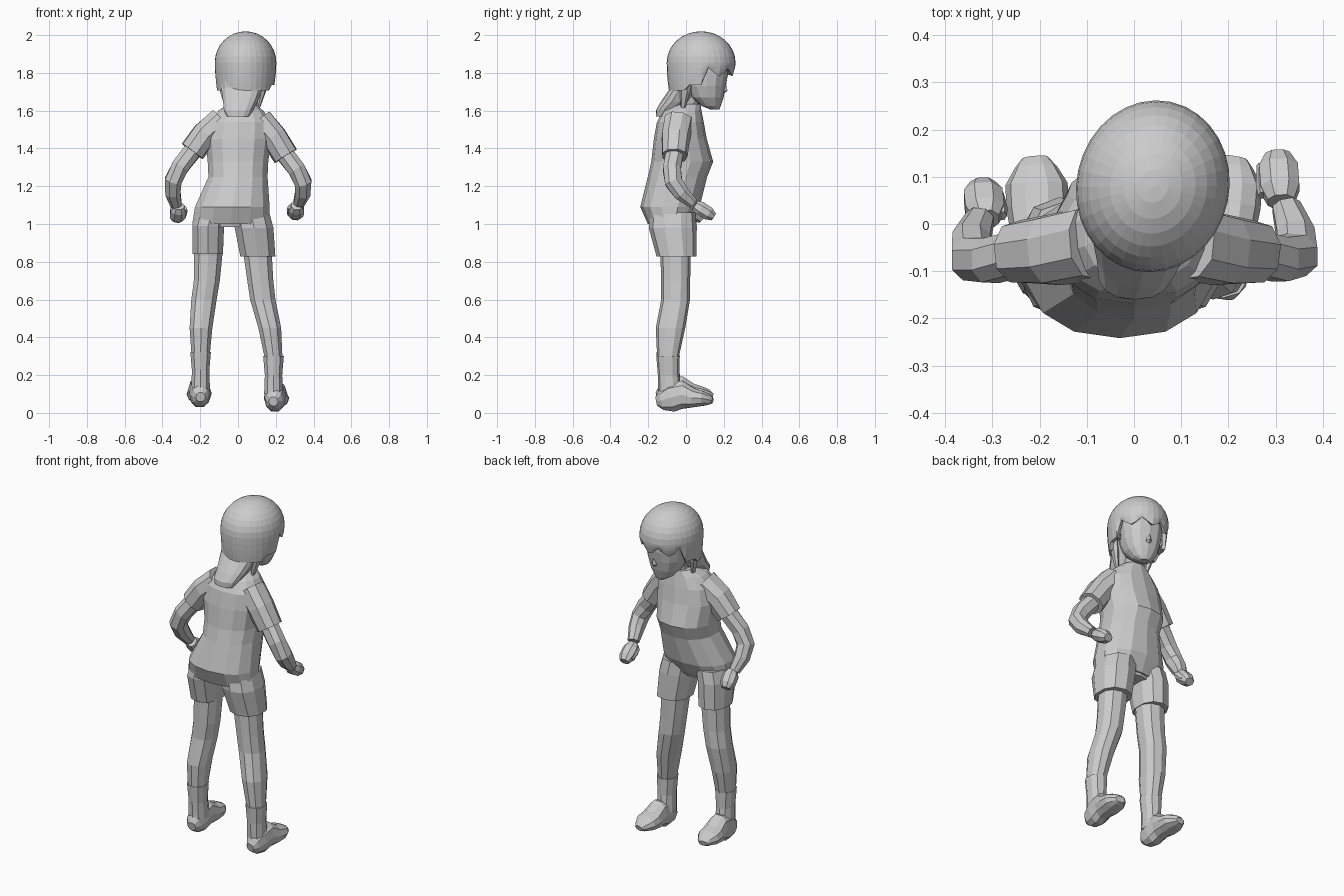
import bpy, math
from mathutils import Vector, Matrix

X = Vector((1, 0, 0))
HEAD = Matrix.Translation((0.04, 0.08, 0)) @ Matrix.Rotation(math.radians(-12), 4, 'Z')


def make(name, verts, faces, mat=None):
    me = bpy.data.meshes.new(name)
    me.from_pydata([(mat @ Vector(v)) if mat else v for v in verts], [], faces)
    ob = bpy.data.objects.new(name, me)
    bpy.context.collection.objects.link(ob)
    return ob


def spow(v, p):
    return math.copysign(abs(v) ** p, v)


def loft(name, rings, n=10, follow=False, p=0.88, mat=None):
    """Skin rings (x, y, z, radius_a, radius_b); follow turns rings along the path."""
    pts = [Vector(r[:3]) for r in rings]
    verts, faces = [], []
    for i, r in enumerate(rings):
        u, v = X, Vector((0, 1, 0))
        if follow:
            t = (pts[min(i + 1, len(pts) - 1)] - pts[max(i - 1, 0)]).normalized()
            u = t.cross(X).normalized()
            v = u.cross(t)
        for k in range(n):
            a = 2 * math.pi * (k + 0.5) / n
            verts.append(pts[i] + u * r[3] * spow(math.cos(a), p) + v * r[4] * spow(math.sin(a), p))
    for i in range(len(rings) - 1):
        for k in range(n):
            j = (k + 1) % n
            faces.append((i * n + k, i * n + j, (i + 1) * n + j, (i + 1) * n + k))
    faces.append(tuple(range(n))[::-1])
    faces.append(tuple(range(len(verts) - n, len(verts))))
    ob = make(name, verts, faces, mat)
    bpy.context.view_layer.objects.active = ob
    ob.select_set(True)
    bpy.ops.object.mode_set(mode='EDIT')
    bpy.ops.mesh.select_all(action='SELECT')
    bpy.ops.mesh.normals_make_consistent(inside=False)
    bpy.ops.object.mode_set(mode='OBJECT')
    ob.select_set(False)
    return ob


# Shirt body and pelvis
loft("shirt", [(-.037, -.09, 1.0, .21, .112), (-.03, -.085, 1.09, .202, .157),
               (0, -.045, 1.25, .16, .157), (0, -.02, 1.33, .164, .164),
               (.002, -.03, 1.45, .178, .14), (.01, -.03, 1.54, .168, .124),
               (.015, -.02, 1.60, .122, .102), (.02, .005, 1.635, .072, .072)], 14)
loft("pelvis", [(-.035, -.08, .985, .13, .09), (-.035, -.08, 1.1, .17, .12)])

# Sleeves, arms, hands
arms = {
    "left": ([(-.09, -.04, 1.545, .08, .075), (-.175, -.055, 1.475, .077, .072), (-.242, -.06, 1.385, .068, .07)],
             [(-.23, -.06, 1.40, .05, .05), (-.305, -.078, 1.305, .05, .05), (-.343, -.073, 1.23, .05, .048),
              (-.345, -.035, 1.165, .045, .043), (-.327, .01, 1.10, .03, .032)],
             Vector((-.318, .045, 1.06)), Vector((-.003, .03, -.03))),
    "right": ([(.115, -.04, 1.545, .08, .075), (.19, -.055, 1.46, .077, .072), (.253, -.06, 1.36, .068, .07)],
              [(.24, -.06, 1.38, .05, .05), (.31, -.075, 1.29, .05, .05), (.345, -.065, 1.22, .05, .048),
               (.343, -.025, 1.165, .045, .043), (.323, .035, 1.11, .03, .032)],
              Vector((.308, .095, 1.07)), Vector((-.003, .04, -.025))),
}
for side, (sleeve, arm, c, d) in arms.items():
    loft(side + "_sleeve", sleeve, 9, True)
    loft(side + "_arm", arm, 8, True)
    loft(side + "_hand", [(*(c - d * 1.2), .03, .03), (*(c - d * .5), .04, .044),
                          (*(c + d * .6), .038, .044), (*(c + d * 1.3), .022, .028)], 8, True)
    s = 1 if side == "right" else -1
    th = c + Vector((-.035 * s, -.01, .005))
    loft(side + "_thumb", [(*(th - d * .6), .014, .012), (*th, .017, .015), (*(th + d), .01, .01)], 6, True)

# Legs, shorts, socks and feet
LEG = [(.97, -.065, .08, .095), (.83, -.055, .078, .08), (.7, -.055, .072, .077), (.6, -.055, .07, .076),
       (.45, -.082, .063, .078), (.3, -.095, .05, .058), (.15, -.09, .045, .055)]
FOOT = [(-.155, .065, .025, .025), (-.13, .07, .055, .045), (-.08, .085, .08, .056), (-.02, .10, .078, .058),
        (.035, .083, .054, .066), (.085, .08, .042, .066), (.12, .074, .03, .045), (.14, .068, .016, .028)]
sides = {
    "left": ([-.155, -.158, -.165, -.18, -.196, -.198, -.2], -.198, -.21, .023,
             [(-.14, -.07, 1.06, .09, .12), (-.158, -.07, .99, .088, .127), (-.16, -.052, .84, .084, .106)]),
    "right": ([.1, .105, .118, .131, .168, .187, .19], .188, .213, 0,
              [(.07, -.07, 1.06, .1, .12), (.085, -.07, .98, .107, .127), (.105, -.05, .828, .097, .106)]),
}
for side, (xs, heel, toe, lift, shorts) in sides.items():
    loft(side + "_leg", [(x, y, z, a, b) for x, (z, y, a, b) in zip(xs, LEG)], 10)
    loft(side + "_shorts_leg", shorts, 10)
    loft(side + "_sock", [(heel, -.095, .30 + lift, .057, .062), (heel, -.092, .2 + lift, .048, .057),
                          (heel, -.085, .1 + lift, .052, .062)], 10)
    loft(side + "_foot", [(heel + (toe - heel) * i / 7, y, z + lift - .004, h, w)
                          for i, (y, z, h, w) in enumerate(FOOT)], 10, True)

# Neck and face
loft("neck", [(.015, -.01, 1.58, .06, .06), (.025, .02, 1.64, .05, .05), (.04, .05, 1.74, .055, .06)])
loft("face", [(0, .075, 1.605, .025, .022), (0, .055, 1.625, .055, .05), (0, .035, 1.67, .088, .085),
              (0, .025, 1.73, .108, .108), (0, .025, 1.79, .115, .118), (0, .02, 1.87, .118, .12)], 14, mat=HEAD)
loft("nose", [(0, .105, 1.765, .008, .025), (0, .115, 1.705, .018, .028), (0, .105, 1.685, .01, .012)], 6, mat=HEAD)

# Hair cap: dome with an uneven fringe at the front
N, M, verts, faces = 32, 12, [(0, 0, 2.0)], []
fringe = (0, .03, .055, .02)
for k in range(N):
    a = 2 * math.pi * k / N
    front = math.cos(a)
    low = 1.79 + fringe[k % 4] * .8 if front > .35 else (1.74 if front > -.2 else 1.71)
    for i in range(1, M + 1):
        if i <= 8:
            q = math.pi / 2 * i / 8
            r, z = math.sin(q), 1.855 + .145 * math.cos(q)
        else:
            f = (i - 8) / 4
            r, z = 1 - .07 * f * f, 1.855 + (low - 1.855) * f
        verts.append((.142 * r * math.sin(a), .163 * r * front, z))
for k in range(N):
    a, b = 1 + k * M, 1 + (k + 1) % N * M
    faces.append((0, b, a))
    faces += [(a + i, b + i, b + i + 1, a + i + 1) for i in range(M - 1)]
cap = make("hair_cap", verts, faces, HEAD)
for f in cap.data.polygons:
    f.flip()
mod = cap.modifiers.new("thickness", 'SOLIDIFY')
mod.thickness = .02
mod.offset = -1

# Long back hair resting on the shoulders
loft("back_hair", [(.03, .01, 1.82, .125, .092), (.022, -.01, 1.72, .113, .073), (.012, -.055, 1.645, .093, .08),
                   (.002, -.105, 1.60, .078, .055), (0, -.125, 1.57, .06, .035)], 14)

# Side locks and ears
for side, s in (("left", -1), ("right", 1)):
    loft(side + "_hair_lock", [(s * .122, -.055, 1.79, .018, .04), (s * .105, -.065, 1.70, .018, .028),
                               (s * .085, -.08, 1.61, .008, .012)], 6, mat=HEAD)
    loft(side + "_ear", [(s * .118, .005, 1.745, .012, .012), (s * .127, 0, 1.775, .018, .025),
                         (s * .127, -.003, 1.805, .016, .026), (s * .12, 0, 1.825, .01, .014)], 8, mat=HEAD)
